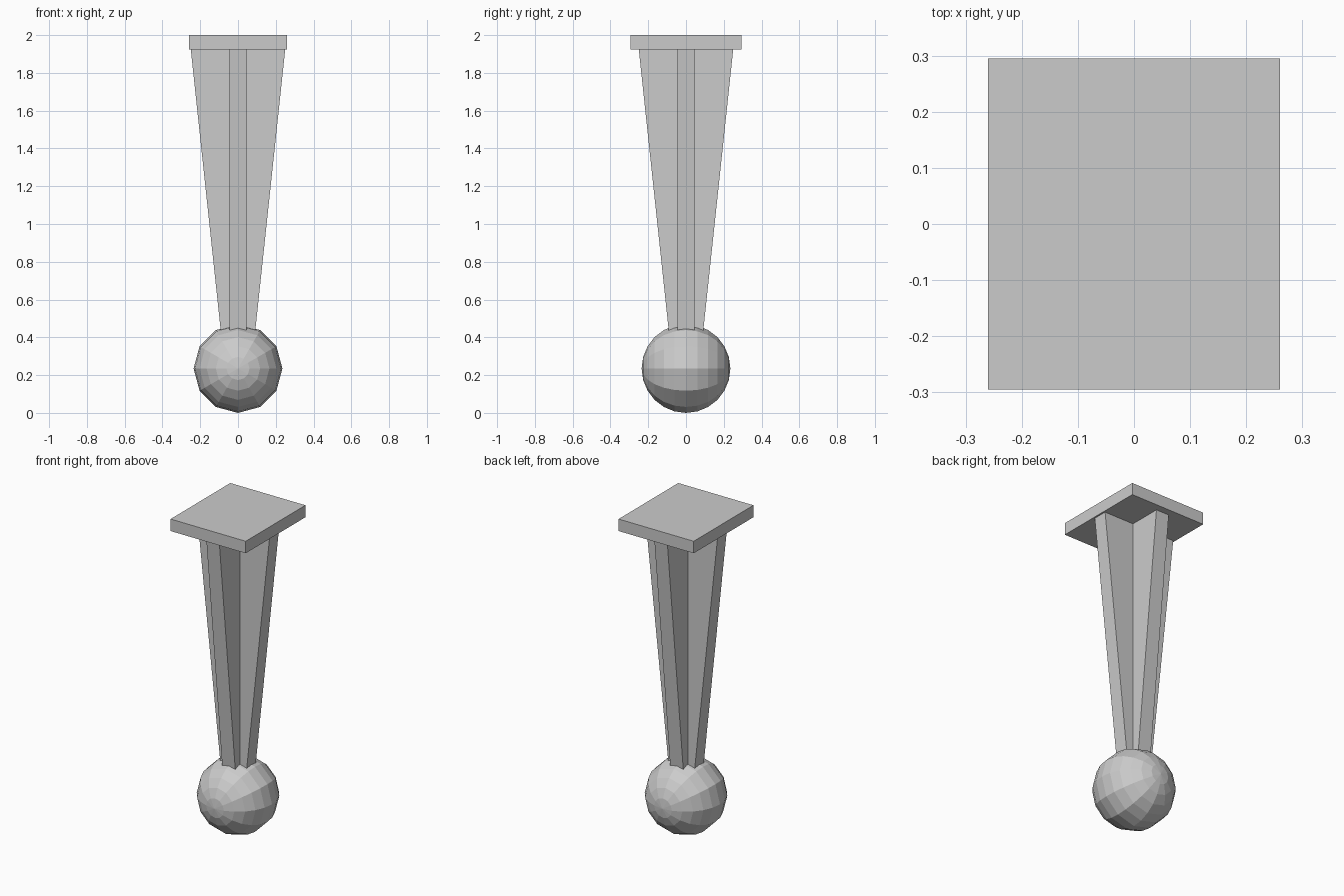
import bpy, bmesh
from math import radians
from mathutils import Matrix

if "Cube" in bpy.data.objects:
    bpy.data.objects.remove(bpy.data.objects["Cube"])


def make_object(name, bm):
    bmesh.ops.recalc_face_normals(bm, faces=bm.faces)
    mesh = bpy.data.meshes.new(name)
    bm.to_mesh(mesh)
    bm.free()
    obj = bpy.data.objects.new(name, mesh)
    bpy.context.collection.objects.link(obj)
    return obj


def cross_profile(reach, half):
    # Plus-shaped outline, one quarter turned four times
    quarter = [(reach, -half), (reach, half), (half, half)]
    points = []
    for _ in range(4):
        points += quarter
        quarter = [(-y, x) for x, y in quarter]
    return points


# Mounting plate at the top
bm = bmesh.new()
bmesh.ops.create_cube(bm, size=1, matrix=Matrix.Translation((0, 0, 1.9625))
                      @ Matrix.Diagonal((0.52, 0.59, 0.075, 1)))
make_object("top_plate", bm)

# Tapered leg with a cross-shaped section, sunk into the ball
bm = bmesh.new()
rings = []
for z, reach in ((0.3, 0.077), (1.925, 0.25)):
    rings.append([bm.verts.new((x, y, z)) for x, y in cross_profile(reach, 0.045)])
low, high = rings
bm.faces.new(low[::-1])
bm.faces.new(high)
for i in range(12):
    j = (i + 1) % 12
    bm.faces.new((low[i], low[j], high[j], high[i]))
make_object("tapered_leg", bm)

# Faceted ball foot with its poles facing front and back
bm = bmesh.new()
bmesh.ops.create_uvsphere(bm, u_segments=12, v_segments=12, radius=0.235,
                          matrix=Matrix.Translation((0, 0, 0.235))
                          @ Matrix.Rotation(radians(90), 4, 'X'))
make_object("ball_foot", bm)
